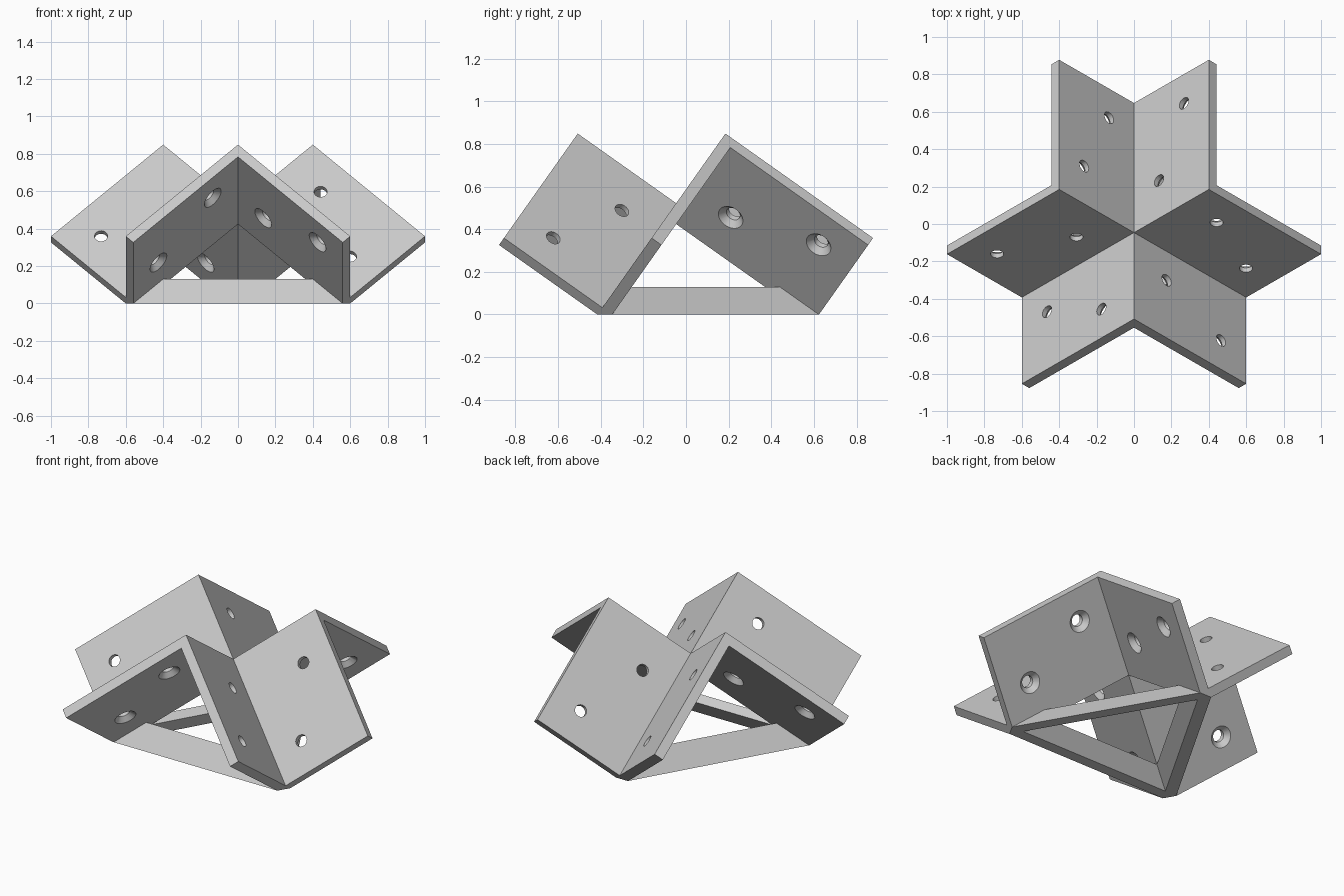
import bpy, bmesh, math
from mathutils import Vector, Matrix

if "Cube" in bpy.data.objects:
    bpy.data.objects.remove(bpy.data.objects["Cube"])

ARM = 0.5657      # ridge length
FLANGE = 0.8485   # flange width
T = 0.0566        # plate thickness
BAR = 0.679       # where the base bar begins, measured from the apex
HOLE_R = 0.035
AXES = [Vector((1, 0, 0)), Vector((0, 1, 0)), Vector((0, 0, 1))]


def finish(bm, name):
    bmesh.ops.recalc_face_normals(bm, faces=bm.faces)
    mesh = bpy.data.meshes.new(name)
    bm.to_mesh(mesh)
    bm.free()
    obj = bpy.data.objects.new(name, mesh)
    bpy.context.scene.collection.objects.link(obj)
    return obj


def frame(i):
    """The three axes in cyclic order, starting at i."""
    return AXES[i], AXES[(i + 1) % 3], AXES[(i + 2) % 3]


def prism(name, i, profile, low, high):
    """Extrude a profile along axis i."""
    along, p, q = frame(i)
    bm = bmesh.new()
    rings = [[bm.verts.new(along * h + p * s + q * t) for s, t in profile] for h in (low, high)]
    for ring in rings:
        bm.faces.new(ring)
    a, b = rings
    for k in range(len(profile)):
        n = (k + 1) % len(profile)
        bm.faces.new((a[k], a[n], b[n], b[k]))
    return finish(bm, name)


def cone_cutter(name, point, into, start, end, r1, r2):
    """Cone or cylinder between two depths below a plate's outer face."""
    bm = bmesh.new()
    turn = into.to_track_quat('Z', 'Y').to_matrix().to_4x4()
    place = Matrix.Translation(point + into * (start + end) / 2) @ turn
    bmesh.ops.create_cone(bm, cap_ends=True, segments=32, radius1=r1, radius2=r2,
                          depth=end - start, matrix=place)
    return finish(bm, name)


def combine(target, operation, helpers):
    """Apply a boolean with each helper, then remove the helpers."""
    for helper in helpers:
        helper.hide_render = True
        mod = target.modifiers.new(helper.name, 'BOOLEAN')
        mod.operation, mod.solver, mod.object = operation, 'EXACT', helper
    bpy.context.view_layer.update()
    graph = bpy.context.evaluated_depsgraph_get()
    mesh = bpy.data.meshes.new_from_object(target.evaluated_get(graph))
    target.modifiers.clear()
    target.data = mesh
    for helper in helpers:
        bpy.data.objects.remove(helper)


# Angle-profile arms and the bars of the base frame, around a square corner
angle_profile = [(0, 0), (-FLANGE, 0), (-FLANGE, -T), (-T, -T), (-T, -FLANGE), (0, -FLANGE)]
bar_profile = [(-BAR, 0), (-FLANGE, 0), (-FLANGE, -T), (-T, -FLANGE), (0, -FLANGE), (0, -BAR)]
near, far = 0.247, 0.658
low, high = ARM / 3, ARM * 2 / 3
solids = []
for i in range(3):
    arm = prism("arm", i, angle_profile, -T, ARM)
    solids += [arm, prism("base_bar", i, bar_profile, -T, 0)]

    # Two staggered countersunk screw holes in each flange
    along, p, q = frame(i)
    cutters = []
    for across, normal, spots in ((p, q, ((high, near), (low, far))),
                                  (q, p, ((low, near), (high, far)))):
        for u, d in spots:
            point = along * u - across * d
            cutters.append(cone_cutter("screw_hole", point, -normal,
                                       -0.02, T + 0.02, HOLE_R, HOLE_R))
            cutters.append(cone_cutter("countersink", point, -normal, T / 2 - 0.01, T + 0.01,
                                       HOLE_R - 0.01, HOLE_R + T / 2 + 0.01))
    combine(arm, 'DIFFERENCE', cutters)

# Join everything into one solid
bracket = solids.pop(0)
bracket.name = "corner_bracket"
combine(bracket, 'UNION', solids)

# Stand the corner on its diagonal so the three arms rise equally
flat, rise = math.sqrt(2 / 3), math.sqrt(1 / 3)
tilted = []
for i in range(3):
    a = math.radians(-90 + 120 * i)
    tilted.append((flat * math.cos(a), flat * math.sin(a), rise))
tilt = Matrix(tilted).transposed().to_4x4()
apex = Vector((0, -0.046, (FLANGE + T) * rise - 0.0005))
bm = bmesh.new()
bm.from_mesh(bracket.data)
bm.transform(Matrix.Translation(apex) @ tilt)

# Trim the underside flat and close it
cut = bmesh.ops.bisect_plane(bm, geom=bm.verts[:] + bm.edges[:] + bm.faces[:], dist=0.00001,
                             plane_co=(0, 0, 0), plane_no=(0, 0, -1), clear_outer=True)
rim = [e for e in cut["geom_cut"] if isinstance(e, bmesh.types.BMEdge)]
bmesh.ops.triangle_fill(bm, edges=rim, use_beauty=True, normal=(0, 0, -1))
bmesh.ops.recalc_face_normals(bm, faces=bm.faces)
bm.to_mesh(bracket.data)
bm.free()

# Plain grey finish
grey = bpy.data.materials.new("plain_grey")
grey.use_nodes = True
colour = (0.6, 0.6, 0.6, 1)
grey.diffuse_color = colour
grey.node_tree.nodes["Principled BSDF"].inputs["Base Color"].default_value = colour
bracket.data.materials.clear()
bracket.data.materials.append(grey)

# Smooth hole walls, sharp plate edges
bpy.ops.object.select_all(action='DESELECT')
bracket.select_set(True)
bpy.context.view_layer.objects.active = bracket
bpy.ops.object.shade_smooth_by_angle(angle=math.radians(30))
